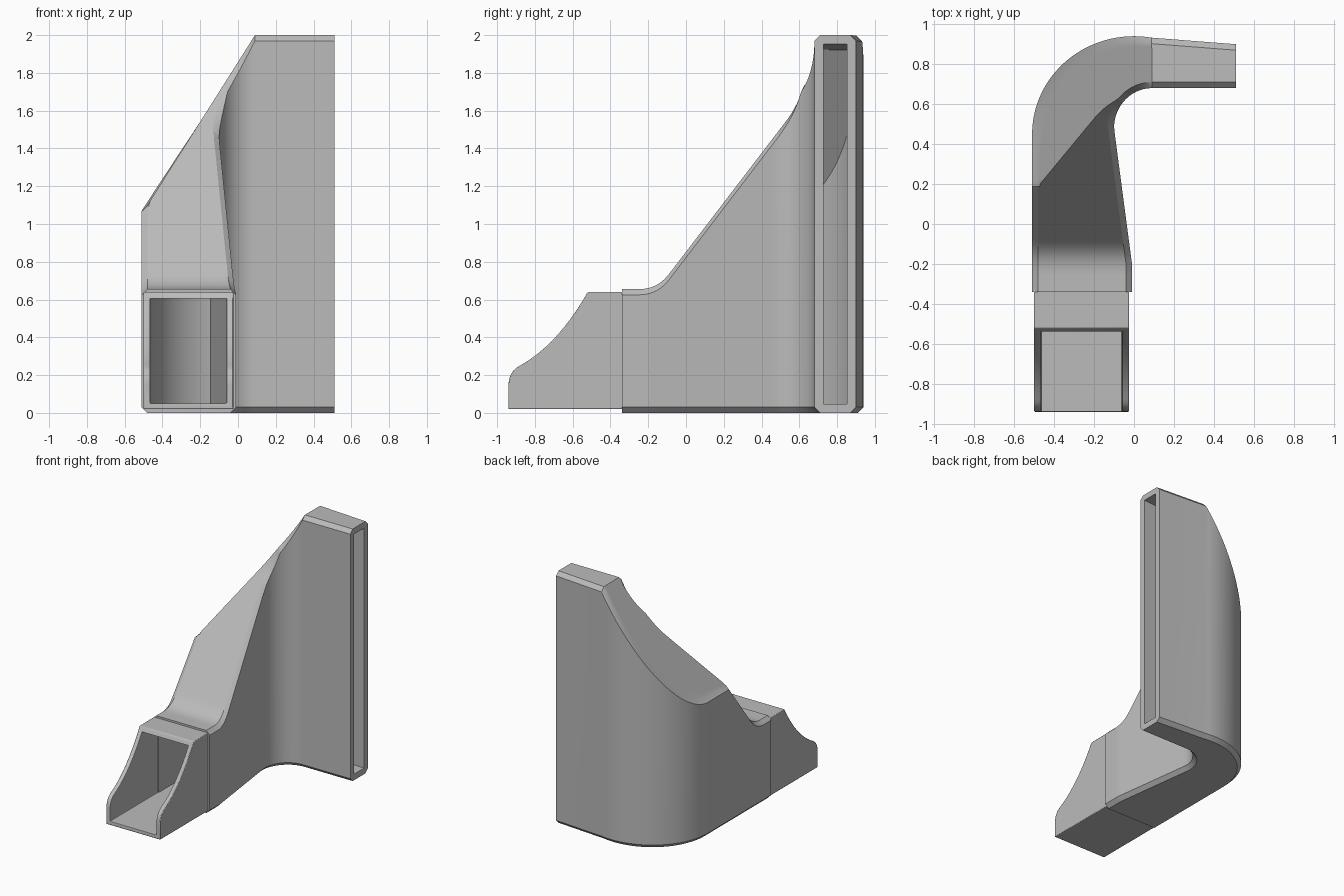
import bpy, bmesh, math

if "Cube" in bpy.data.objects:
    bpy.data.objects.remove(bpy.data.objects["Cube"])

mat = bpy.data.materials.new("plain grey")
mat.diffuse_color = (0.5, 0.5, 0.5, 1)
mat.use_nodes = True
mat.node_tree.nodes["Principled BSDF"].inputs["Base Color"].default_value = mat.diffuse_color


def bezier(a, b, c, n):
    return [tuple((1 - t) ** 2 * p + 2 * t * (1 - t) * q + t * t * r for p, q, r in zip(a, b, c))
            for t in [i / n for i in range(n + 1)]]


def make_object(name, bm):
    bmesh.ops.remove_doubles(bm, verts=bm.verts, dist=1e-5)
    bmesh.ops.recalc_face_normals(bm, faces=bm.faces)
    me = bpy.data.meshes.new(name)
    bm.to_mesh(me)
    bm.free()
    ob = bpy.data.objects.new(name, me)
    me.materials.append(mat)
    bpy.context.collection.objects.link(ob)
    return ob


def smooth(ob):
    bpy.ops.object.select_all(action='DESELECT')
    ob.select_set(True)
    bpy.context.view_layer.objects.active = ob
    bpy.ops.object.shade_smooth_by_angle(angle=math.radians(30))


# Side profile of the duct roof: flat collar, fillet, ramp, upward sweep
ROOF = ([(-0.4, 0.655)] + bezier((-0.25, 0.655), (-0.15, 0.655), (-0.09, 0.735), 10)
        + bezier((0.53, 1.545), (0.65, 1.70), (0.675, 2.0), 14) + [(0.7, 3), (2, 9)])


def roof_side(y):
    for (y0, z0), (y1, z1) in zip(ROOF, ROOF[1:]):
        if y <= y1:
            return z0 + (z1 - z0) * (y - y0) / (y1 - y0)


def roof_front(x):
    return 2 - 1.58 * (0.09 - x)


def roof(p, d):
    return min(2 - d, roof_front(p[0]) - 1.6 * d, roof_side(p[1]) - d)


# Plan stations: pairs of points on the inner and outer wall of the bend
stations = []
for i in range(40):
    y = -0.34 + 0.79 * i / 39
    stations.append(((-0.01 - 0.09 * max(0, (y + 0.2) / 0.68), y), (-0.51, y)))
for i in range(1, 41):
    a, b = math.radians(180 - 90 * i / 40), math.radians(180 - 100 * i / 40)
    stations.append(((0.09 + 0.19 * math.cos(a), 0.48 + 0.2 * math.sin(a)),
                     (0.51 * math.cos(b), 0.45 + 0.49 * math.sin(b))))
stations.append(((0.51, 0.68), (0.51, 0.90)))

HALF = 10


def section(p, q, wall, cham):
    """Closed loop across the duct, with a roof vertex on the ridge."""
    length = math.dist(p, q)

    def at(s):
        return tuple(u + (v - u) * s / length for u, v in zip(p, q))

    def gap(s):
        return roof_front(at(s)[0]) - 1.6 * wall - roof_side(at(s)[1]) + wall

    s0, s1 = wall, length - wall
    lo, hi = s0 + cham, s1 - cham
    a, b = lo, hi
    for _ in range(30):
        m = (a + b) / 2
        a, b = (m, b) if gap(m) > 0 else (a, m)
    margin = 0.02 * (hi - lo)
    ridge = min(max(a, lo + margin), hi - margin)
    top = [lo + (ridge - lo) * i / HALF for i in range(HALF)]
    top += [ridge + (hi - ridge) * i / HALF for i in range(HALF + 1)]
    z0 = wall
    loop = [(s1, z0 + cham), (hi, z0), (lo, z0), (s0, z0 + cham),
            (s0, roof(at(lo), wall) - cham)]
    loop += [(s, roof(at(s), wall)) for s in top]
    loop.append((s1, roof(at(hi), wall) - cham))
    return [(*at(s), z) for s, z in loop]


# Hollow bent duct: outer shell and cavity joined at both mouths
bm = bmesh.new()
shells = []
for wall, cham in ((0, 0.03), (0.048, 0)):
    shells.append([[bm.verts.new(c) for c in section(p, q, wall, cham)] for p, q in stations])


def bridge(a, b):
    for i in range(len(a)):
        j = (i + 1) % len(a)
        bm.faces.new((a[i], a[j], b[j], b[i]))


for rings in shells:
    for a, b in zip(rings, rings[1:]):
        bridge(a, b)
for k in (0, -1):
    bridge(shells[0][k], shells[1][k])
duct = make_object("bent_duct", bm)
smooth(duct)


def prism(name, loop, x0, x1):
    bm = bmesh.new()
    a = [bm.verts.new((x0, y, z)) for y, z in loop]
    b = [bm.verts.new((x1, y, z)) for y, z in loop]
    bm.faces.new(a)
    bm.faces.new(b)
    for i in range(len(a)):
        j = (i + 1) % len(a)
        bm.faces.new((a[i], a[j], b[j], b[i]))
    return make_object(name, bm)


# Scoop nozzle: swept-back side profile, hollowed by a straight channel
scoop = ([(-0.32, 0.02), (-0.94, 0.02)] + bezier((-0.94, 0.14), (-0.94, 0.22), (-0.88, 0.25), 6)
         + bezier((-0.88, 0.25), (-0.68, 0.36), (-0.52, 0.64), 14)[1:] + [(-0.32, 0.64)])
nozzle = prism("scoop_nozzle", scoop, -0.5, -0.025)
channel = prism("channel_cutter", [(-1.2, 0.05), (-0.2, 0.05), (-0.2, 0.605), (-1.2, 0.605)],
                -0.465, -0.06)
channel.hide_render = True
channel.hide_set(True)
cut = nozzle.modifiers.new("hollow", 'BOOLEAN')
cut.operation = 'DIFFERENCE'
cut.solver = 'EXACT'
cut.object = channel
soft = nozzle.modifiers.new("soft_edges", 'BEVEL')
soft.width = 0.012
soft.segments = 2
soft.limit_method = 'ANGLE'
soft.angle_limit = math.radians(40)
smooth(nozzle)
